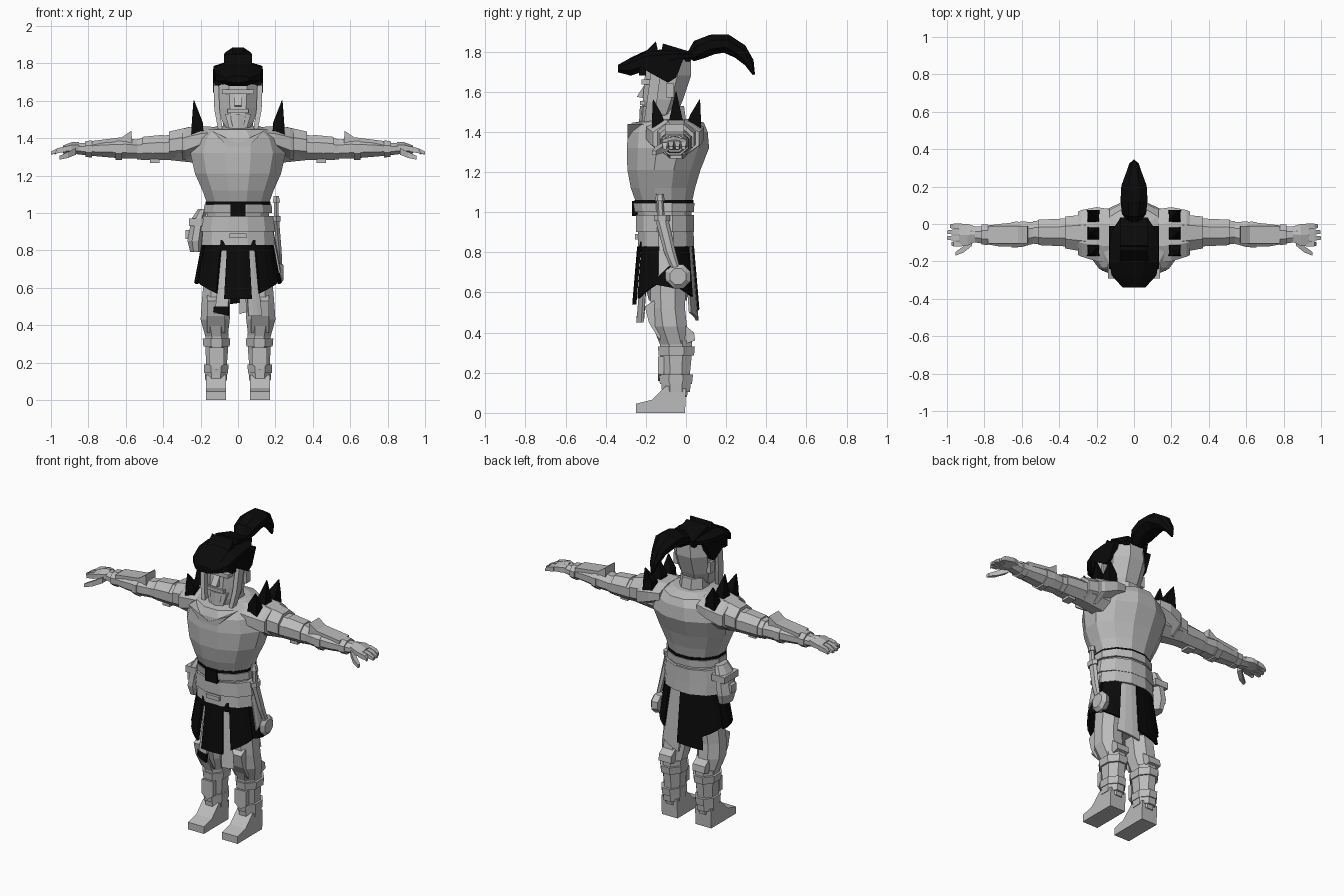
import bpy, bmesh, math
from mathutils import Vector


def material(name, v):
    m = bpy.data.materials.new(name)
    m.diffuse_color = (v, v, v, 1)
    return m


GREY = material("stone_grey", 0.5)
BLACK = material("black", 0.003)


def make(name, rings, mat=GREY, mirror=False, caps=True):
    """Skin a list of equal-length closed rings into one flat-shaded object."""
    bm = bmesh.new()
    vs = [[bm.verts.new(p) for p in r] for r in rings]
    n = len(vs[0])
    for a, b in zip(vs, vs[1:]):
        for i in range(n):
            bm.faces.new((a[i], a[(i + 1) % n], b[(i + 1) % n], b[i]))
    if caps:
        bm.faces.new(vs[0][::-1])
        bm.faces.new(vs[-1])
    bmesh.ops.recalc_face_normals(bm, faces=bm.faces)
    me = bpy.data.meshes.new(name)
    bm.to_mesh(me)
    bm.free()
    me.materials.append(mat)
    ob = bpy.data.objects.new(name, me)
    bpy.context.collection.objects.link(ob)
    if mirror:
        ob.modifiers.new("mirror", "MIRROR").use_clip = False
    return ob


def loft(name, axis, secs, n=8, mat=GREY, mirror=False):
    """Sections (t, centre u, centre v, radius u, radius v) along an axis."""
    rings = []
    k = 1 / math.cos(math.pi / n)
    for t, u, v, ru, rv in secs:
        ring = []
        for i in range(n):
            a = (i + 0.5) * math.tau / n
            p, q = u + ru * k * math.cos(a), v + rv * k * math.sin(a)
            ring.append({"x": (t, p, q), "y": (p, t, q), "z": (p, q, t)}[axis])
        rings.append(ring)
    return make(name, rings, mat, mirror)


def box(name, x, y, z, mat=GREY, mirror=False):
    ring = lambda h: [(x[0], y[0], h), (x[1], y[0], h), (x[1], y[1], h), (x[0], y[1], h)]
    return make(name, [ring(z[0]), ring(z[1])], mat, mirror)


def side_prism(name, pts, x0, x1, mat=GREY, mirror=False):
    """Extrude a (y, z) outline across x."""
    return make(name, [[(x, y, z) for y, z in pts] for x in (x0, x1)], mat, mirror)


def front_prism(name, pts, y0, y1, mat=GREY, mirror=False):
    """Extrude an (x, z) outline across y."""
    return make(name, [[(x, y, z) for x, z in pts] for y in (y0, y1)], mat, mirror)


# Torso, waist bands and neck
loft("torso", "z", [(0.88, 0, -.10, .165, .125), (1.05, 0, -.11, .165, .14), (1.12, 0, -.115, .19, .16),
                    (1.21, 0, -.11, .23, .182), (1.32, 0, -.09, .255, .205), (1.40, 0, -.09, .23, .198),
                    (1.445, 0, -.09, .17, .18), (1.465, 0, -.06, .11, .09)], 12)
front_prism("collar_plate", [(-.14, 1.44), (0, 1.30), (.14, 1.44), (0, 1.37)], -.292, -.2)
loft("neck", "z", [(1.42, 0, -.08, .085, .085), (1.53, 0, -.09, .075, .08)], 8)
loft("upper_belt", "z", [(1.0, 0, -.108, .182, .147), (1.045, 0, -.11, .18, .152)], 12)
loft("belt_gap", "z", [(1.045, 0, -.11, .173, .147), (1.06, 0, -.11, .173, .147)], 12, BLACK)
loft("lower_belt", "z", [(0.90, 0, -.105, .20, .145), (0.985, 0, -.105, .187, .145)], 12)
loft("hip_wrap", "z", [(0.83, 0, -.10, .195, .14), (0.905, 0, -.10, .188, .138)], 12)
box("buckle", (-.04, .04), (-.27, -.23), (.98, 1.055), BLACK)
box("lower_clasp", (-.045, .045), (-.255, -.23), (.865, .89))
loft("hips", "z", [(.56, 0, -.09, .14, .09), (.70, 0, -.10, .18, .115), (.86, 0, -.10, .18, .125)], 10)

# Head, face and side locks
loft("head", "z", [(1.45, 0, -.165, .06, .06), (1.49, 0, -.135, .085, .09), (1.56, 0, -.115, .105, .10),
                   (1.68, 0, -.09, .118, .115), (1.765, 0, -.085, .11, .11), (1.79, 0, -.085, .07, .08)], 8)
box("brow", (-.085, .085), (-.222, -.16), (1.635, 1.66))
side_prism("nose", [(-.21, 1.63), (-.245, 1.575), (-.2, 1.565)], -.02, .02)
box("moustache", (-.055, .055), (-.228, -.17), (1.535, 1.555))
loft("beard", "z", [(1.445, 0, -.205, .045, .025), (1.53, 0, -.195, .07, .03)], 6)
loft("side_lock", "z", [(1.45, .095, -.19, .012, .02), (1.55, .112, -.17, .014, .025),
                        (1.70, .118, -.15, .014, .025)], 4, GREY, True)
box("ear", (.1, .128), (-.10, -.06), (1.57, 1.64), GREY, True)

# Hair: swept front, crests, temple locks
loft("hair_front", "y", [(-.34, 0, 1.715, .06, .018), (-.275, 0, 1.725, .12, .045), (-.20, 0, 1.755, .132, .05),
                         (-.12, 0, 1.765, .132, .045), (-.04, 0, 1.775, .12, .035),
                         (.03, 0, 1.78, .075, .02)], 8, BLACK)
side_prism("hair_crest_front", [(-.28, 1.76), (-.2, 1.80), (-.15, 1.85), (-.13, 1.76)], -.075, .075, BLACK)
side_prism("hair_crest_back", [(-.13, 1.76), (-.115, 1.84), (.035, 1.795), (.02, 1.75)], -.075, .075, BLACK)
side_prism("temple_lock", [(-.24, 1.74), (-.19, 1.70), (-.09, 1.645), (-.05, 1.67), (-.01, 1.77)],
           .10, .134, BLACK, True)
front_prism("fringe", [(-.125, 1.68), (0, 1.70), (.125, 1.68), (.125, 1.73), (-.125, 1.73)], -.235, -.2, BLACK)

# Curved ponytail following a path of (y, z, half width, half height)
path = [(.02, 1.77, .035, .025), (.065, 1.81, .065, .05), (.13, 1.835, .072, .05), (.20, 1.84, .068, .047),
        (.27, 1.80, .04, .04), (.315, 1.745, .025, .025), (.338, 1.685, .006, .006)]
tail = []
for i, (y, z, w, h) in enumerate(path):
    a, b = path[max(i - 1, 0)], path[min(i + 1, len(path) - 1)]
    d = Vector((b[0] - a[0], b[1] - a[1])).normalized()
    ring = [(math.cos((j + .5) * math.pi / 4), math.sin((j + .5) * math.pi / 4)) for j in range(8)]
    tail.append([(c * w * 1.08, y - d.y * s * h * 1.08, z + d.x * s * h * 1.08) for c, s in ring])
make("ponytail", tail, BLACK)

# Shoulder plates and their spikes
loft("shoulder_plate", "x", [(.13, -.06, 1.41, .14, .05), (.20, -.055, 1.395, .145, .07),
                             (.28, -.05, 1.37, .125, .085), (.30, -.05, 1.365, .115, .08)], 8, GREY, True)
loft("shoulder_cap", "x", [(.26, -.05, 1.375, .10, .085), (.37, -.045, 1.36, .085, .075)], 8, GREY, True)
for i, (y0, y1, ty, tz) in enumerate([(-.17, -.10, -.165, 1.56), (-.09, -.01, -.05, 1.60), (.0, .075, .07, 1.56)]):
    base = [(.185, y0, 1.43), (.25, y0, 1.42), (.25, y1, 1.42), (.185, y1, 1.43)]
    mid = [(x * .9 + .022, y * .7 + ty * .3, 1.485) for x, y, z in base]
    tip = [(.236 + (x - .22) * .08, ty + (y - ty) * .06, tz) for x, y, z in base]
    make(f"shoulder_spike_{i + 1}", [base, mid, tip], BLACK, True)

# Arms, bracers and hands
loft("upper_arm", "x", [(.20, -.05, 1.35, .085, .085), (.36, -.045, 1.35, .075, .068), (.45, -.045, 1.345, .07, .062),
                        (.54, -.045, 1.34, .06, .055)], 8, GREY, True)
loft("arm_wrap", "x", [(.40, -.045, 1.35, .073, .068), (.51, -.045, 1.345, .068, .062)], 8, GREY, True)
loft("forearm", "x", [(.52, -.045, 1.34, .055, .05), (.60, -.055, 1.345, .068, .055), (.72, -.06, 1.345, .06, .045),
                      (.82, -.058, 1.342, .045, .033), (.88, -.055, 1.345, .04, .028)], 8, GREY, True)
front_prism("elbow_flare", [(.565, 1.36), (.57, 1.44), (.62, 1.405), (.78, 1.385), (.78, 1.36)],
            -.105, -.01, GREY, True)
for i, x in enumerate((.62, .78)):
    loft(f"bracer_strap_{i + 1}", "x", [(x, -.057, 1.342, .07 - i * .015, .06 - i * .015),
                                        (x + .035, -.057, 1.342, .068 - i * .015, .058 - i * .015)], 8, GREY, True)
box("under_arm_buckle", (.42, .47), (-.08, -.02), (1.268, 1.30), GREY, True)
loft("palm", "x", [(.85, -.055, 1.348, .042, .028), (.89, -.058, 1.348, .058, .026),
                   (.935, -.06, 1.34, .06, .018)], 6, GREY, True)
for i, (y, end) in enumerate([(-.106, .975), (-.075, 1.0), (-.043, .998), (-.012, .985)]):
    loft(f"finger_{i + 1}", "x", [(.92, y, 1.342, .0145, .015), (.965, y, 1.333, .0135, .013),
                                  (end, y, 1.32, .009, .008)], 4, GREY, True)
loft("thumb", "x", [(.865, -.095, 1.33, .02, .018), (.91, -.135, 1.31, .017, .016),
                    (.955, -.16, 1.295, .01, .01)], 4, GREY, True)


# Skirt panels hung around the hips (angles run from the front towards +x)
def panel(name, a0, a1, zt, z0, z1, mat, grow=0.0):
    rows = []
    for f in (0, .5, 1):
        outer, inner = [], []
        for j in range(4):
            t = j / 3
            a = math.radians(a0 + (a1 - a0) * t)
            z = zt + ((z0 + (z1 - z0) * t) - zt) * f
            s = (.87 - z) * .19 + grow
            for lst, r in ((outer, 0), (inner, -.015)):
                lst.append(((.185 + s + r) * math.sin(a), -.10 - (.137 + s * .45 + r) * math.cos(a), z))
        rows.append(outer + inner[::-1])
    make(name, rows, mat)


panel("front_flap", -17, 17, .83, .54, .54, BLACK, .008)
panel("front_cloth_left", -36, -15, .85, .46, .46, GREY, -.05)
panel("front_cloth_right", 15, 36, .85, .45, .45, GREY, -.045)
panel("back_flap", 176, 215, .86, .52, .5, BLACK)
panel("back_cloth", 142, 178, .86, .50, .46, GREY, -.02)
for s, side in ((1, "right"), (-1, "left")):
    panel(f"front_skirt_{side}", 29 * s, 72 * s, .87, .57, .64, BLACK)
    panel(f"side_skirt_{side}", 68 * s, 108 * s, .90, .64, .62, BLACK, .004)
    panel(f"back_skirt_{side}", 104 * s, 146 * s, .88, .64, .58, BLACK)
    panel(f"hem_band_{side}", 14 * s, 29 * s, .855, .80, .80, BLACK, .004)
panel("torn_strip", 76, 100, .92, .68, .74, GREY, .012)
panel("torn_hem", -38, -14, .50, .47, .45, BLACK, -.045)

# Dagger, sheath and right pouch
loft("dagger_grip", "z", [(.98, .205, -.125, .013, .016), (1.06, .205, -.13, .012, .014)], 6)
loft("dagger_pommel", "z", [(1.055, .205, -.13, .02, .022), (1.09, .205, -.13, .014, .016)], 6)
loft("dagger_guard", "z", [(.955, .205, -.12, .022, .035), (.985, .205, -.12, .022, .035)], 6)
loft("sheath", "z", [(.66, .232, -.03, .008, .015), (.80, .22, -.08, .013, .025), (.96, .205, -.12, .015, .028)], 6)
loft("round_pouch", "x", [(.19, -.04, .68, .05, .05), (.225, -.04, .68, .062, .06), (.243, -.04, .68, .04, .04)], 8)

# Left belt pouch
loft("belt_pouch", "z", [(.79, -.225, -.08, .03, .055), (.85, -.228, -.08, .042, .072),
                         (.97, -.21, -.08, .038, .065), (1.02, -.19, -.08, .025, .05)], 8)
box("pouch_flap", (-.262, -.17), (-.15, -.01), (.93, .97))
box("pouch_clasp", (-.28, -.25), (-.105, -.055), (.86, .91))

# Legs, knee guards and boots
loft("thigh", "z", [(.34, .115, -.055, .06, .075), (.43, .122, -.08, .078, .085), (.52, .118, -.09, .076, .085),
                    (.68, .10, -.09, .08, .09)], 8, GREY, True)
side_prism("knee_guard", [(-.13, .36), (-.185, .45), (-.205, .53), (-.16, .56), (-.12, .45)], .07, .165, GREY, True)
side_prism("calf_flare", [(-.02, .34), (.045, .36), (.04, .40), (-.01, .44)], .075, .16, GREY, True)
loft("shin", "z", [(.08, .115, -.05, .05, .055), (.18, .115, -.05, .055, .068), (.30, .113, -.05, .062, .08),
                   (.36, .113, -.05, .062, .08)], 8, GREY, True)
loft("knee_band", "z", [(.285, .115, -.048, .07, .088), (.33, .115, -.048, .074, .092)], 8, GREY, True)
loft("ankle_band", "z", [(.145, .117, -.05, .064, .08), (.19, .117, -.05, .066, .085)], 8, GREY, True)
loft("lower_wrap", "z", [(.105, .117, -.05, .058, .07), (.145, .117, -.05, .06, .073)], 8, GREY, True)
front_prism("shin_plate", [(.075, .19), (.115, .16), (.155, .19), (.155, .28), (.075, .28)], -.14, -.11, GREY, True)
side_prism("boot", [(-.25, 0), (-.005, 0), (0, .12), (-.10, .135), (-.17, .065), (-.25, .045)],
           .063, .172, GREY, True)
